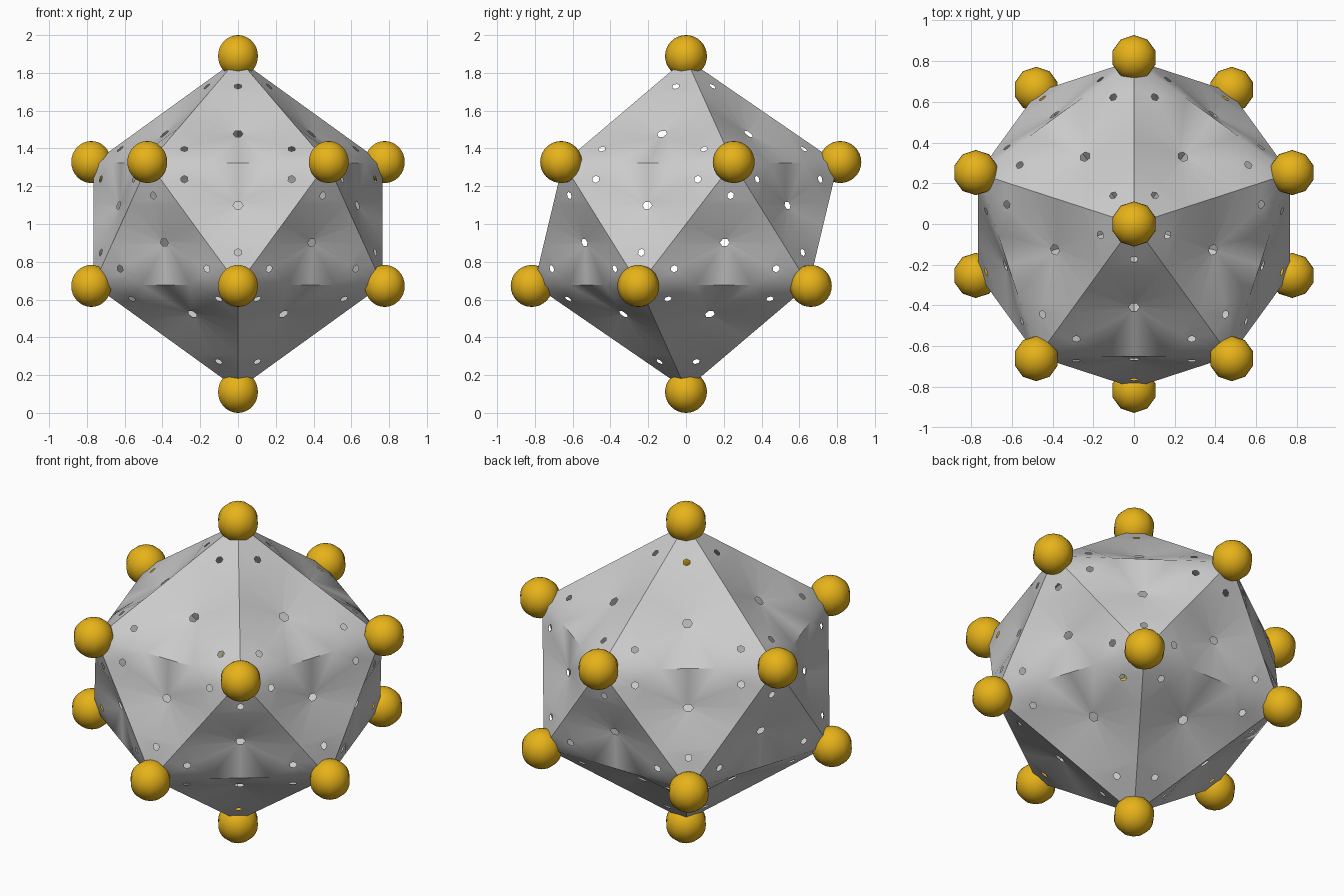
import bpy, bmesh, math
from mathutils import Vector

if "Cube" in bpy.data.objects:
    bpy.data.objects.remove(bpy.data.objects["Cube"])

C = Vector((0, 0, 1))                      # centre of the model
R, RING, RING_Z, BALL = 0.889, 0.817, 0.328, 0.111

def ring(start, z):
    return [C + Vector((RING * math.cos(math.radians(start + 72 * k)),
                        RING * math.sin(math.radians(start + 72 * k)), z)) for k in range(5)]

top, bottom = C + Vector((0, 0, R)), C - Vector((0, 0, R))
up, low = ring(90, RING_Z), ring(126, -RING_Z)

# twenty triangular panels
panels = []
for k in range(5):
    n = (k + 1) % 5
    panels += [(top, up[k], up[n]), (up[k], low[k], up[n]),
               (low[k], low[n], up[n]), (bottom, low[n], low[k])]

bm = bmesh.new()

def bridge(outer, inner):
    vo = [bm.verts.new(p) for p in outer]
    vi = [bm.verts.new(p) for p in inner]
    for i in range(len(vo)):
        j = (i + 1) % len(vo)
        bm.faces.new((vo[i], vo[j], vi[j], vi[i]))

def with_mids(loop):
    out = []
    for a, b in zip(loop, loop[1:] + loop[:1]):
        out += [a, (a + b) / 2]
    return out

def panel(tri):
    a, b, c = [C + (p - C) * 0.985 for p in tri]
    nrm = (b - a).cross(c - a).normalized()
    mid = (a + b + c) / 3
    # flat corners, each with a small round hole
    for p, q, r in ((a, b, c), (b, c, a), (c, a, b)):
        loop = with_mids([p, p.lerp(q, 1 / 3), p.lerp(r, 1 / 3)])
        h = mid.lerp(p, 0.6)
        u = (p - h).normalized()
        w = nrm.cross(u)
        hole = [h + 0.02 * (u * math.cos(t) + w * math.sin(t))
                for t in (i * math.pi / 3 for i in range(6))]
        bridge(loop, hole)
    # sunken hexagon with a hexagonal hole
    hexa = []
    for p, q in ((a, b), (b, c), (c, a)):
        hexa += [p.lerp(q, 1 / 3), p.lerp(q, 2 / 3)]
    loop = with_mids(hexa)
    pit = mid - nrm * 0.043
    bridge(loop, [pit.lerp(p, 0.085) for p in loop])

for t in panels:
    if (t[1] - t[0]).cross(t[2] - t[0]).dot(sum(t, Vector()) / 3 - C) < 0:
        t = (t[0], t[2], t[1])
    panel(t)
bmesh.ops.remove_doubles(bm, verts=bm.verts, dist=0.0005)
me = bpy.data.meshes.new("panel_shell")
bm.to_mesh(me)
bm.free()
shell = bpy.data.objects.new("panel_shell", me)
bpy.context.collection.objects.link(shell)
bpy.context.view_layer.objects.active = shell
shell.select_set(True)
bpy.ops.object.shade_smooth_by_angle(angle=math.radians(40))

# gold corner balls
gold = bpy.data.materials.new("gold")
gold.diffuse_color = (0.8, 0.45, 0.01, 1)
gold.use_nodes = True
gold.node_tree.nodes["Principled BSDF"].inputs["Base Color"].default_value = gold.diffuse_color
for i, p in enumerate([top, bottom] + up + low):
    bpy.ops.mesh.primitive_uv_sphere_add(segments=10, ring_count=16, radius=BALL, location=p)
    ball = bpy.context.object
    ball.name = f"corner_ball_{i + 1}"
    ball.data.materials.append(gold)
    bpy.ops.object.shade_smooth()
